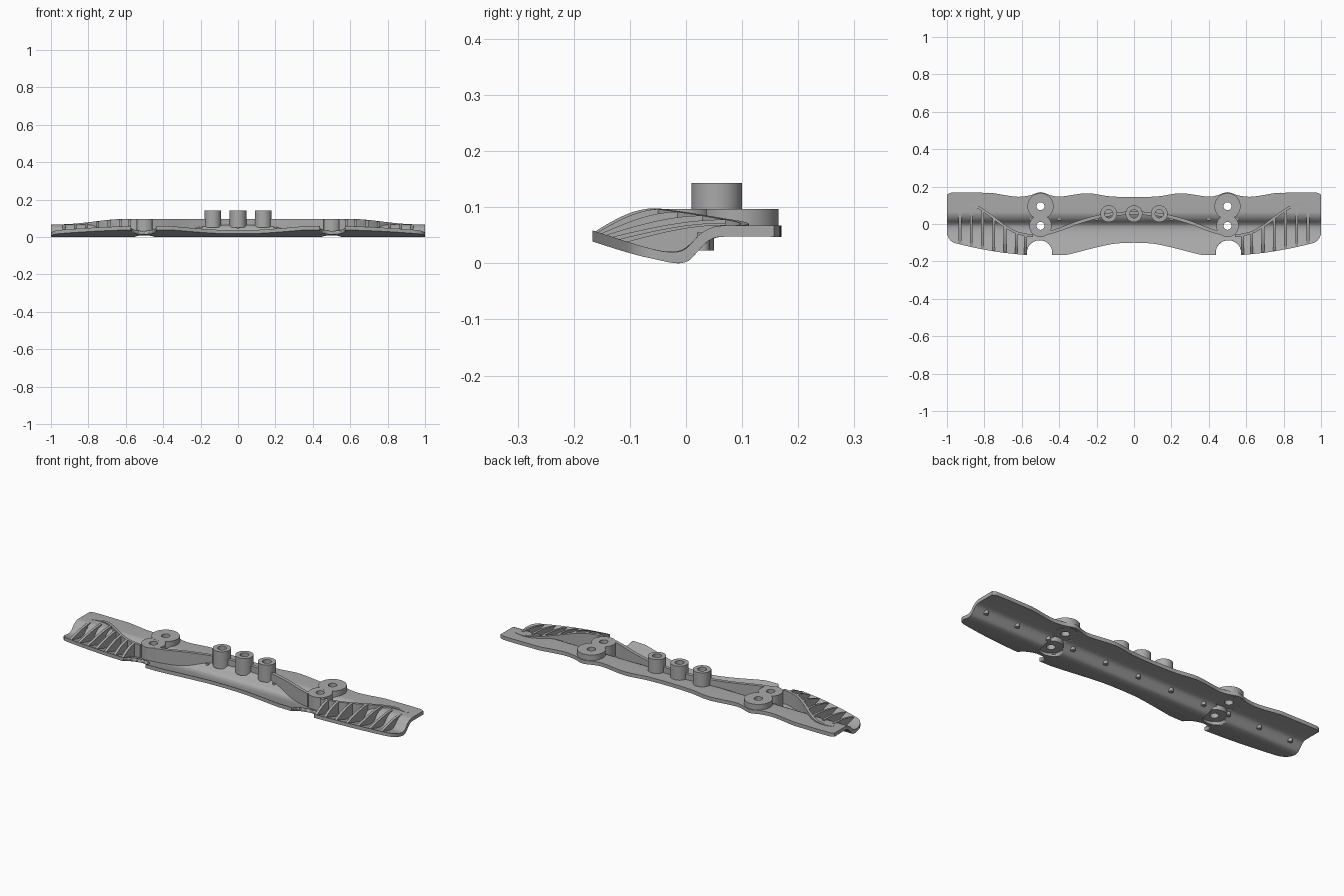
import bpy, bmesh, math
from mathutils import Matrix

if "Cube" in bpy.data.objects:
    bpy.data.objects.remove(bpy.data.objects["Cube"])

grey = bpy.data.materials.new("plain grey")
grey.use_nodes = True
grey.diffuse_color = (0.4, 0.4, 0.4, 1)
grey.node_tree.nodes["Principled BSDF"].inputs["Base Color"].default_value = grey.diffuse_color


def curve(pts):
    """Smooth function through (x, y) points."""
    n = len(pts)
    def slope(i):
        a, b = pts[max(i - 1, 0)], pts[min(i + 1, n - 1)]
        return (b[1] - a[1]) / (b[0] - a[0])
    def f(x):
        x = min(max(x, pts[0][0]), pts[-1][0])
        i = max(j for j in range(n - 1) if pts[j][0] <= x)
        (x0, y0), (x1, y1) = pts[i], pts[i + 1]
        h = x1 - x0
        t = (x - x0) / h
        return (y0 * (1 + 2 * t) * (1 - t) ** 2 + y1 * t * t * (3 - 2 * t)
                + h * t * (1 - t) * (slope(i) * (1 - t) - slope(i + 1) * t))
    return f


# Plate section (top and bottom) and plan edges
plate_top = curve([(-.18, .063), (-.1, .037), (-.05, .023), (-.02, .02), (.0, .026),
                   (.025, .052), (.05, .065), (.07, .067), (.18, .067)])
plate_low = curve([(-.18, .043), (-.1, .018), (-.05, .006), (-.015, .0), (.005, .005),
                   (.02, .02), (.04, .04), (.06, .047), (.18, .047)])
back_edge = curve([(0, .143), (.13, .148), (.25, .164), (.4, .146), (.44, .152), (.5, .17),
                   (.56, .152), (.63, .146), (.76, .166), (.8, .167), (.98, .167), (1, .157)])
front_edge = curve([(0, -.1), (.1, -.105), (.2, -.125), (.35, -.163), (.38, -.166), (.5, -.167),
                    (.575, -.166), (.75, -.146), (.95, -.104), (.985, -.085), (1, -.055)])


def finish(name, bm, angle=30):
    bmesh.ops.recalc_face_normals(bm, faces=bm.faces)
    mesh = bpy.data.meshes.new(name)
    bm.to_mesh(mesh)
    bm.free()
    mesh.materials.append(grey)
    ob = bpy.data.objects.new(name, mesh)
    bpy.context.collection.objects.link(ob)
    bpy.ops.object.select_all(action='DESELECT')
    ob.select_set(True)
    bpy.context.view_layer.objects.active = ob
    bpy.ops.object.shade_smooth_by_angle(angle=math.radians(angle))
    return ob


def loft(name, rings):
    """Skin a row of equal closed sections and cap both ends."""
    bm = bmesh.new()
    rows = [[bm.verts.new(p) for p in r] for r in rings]
    n = len(rows[0])
    for a, b in zip(rows, rows[1:]):
        for i in range(n):
            bm.faces.new((a[i], a[(i + 1) % n], b[(i + 1) % n], b[i]))
    bm.faces.new(rows[0])
    bm.faces.new(rows[-1])
    return finish(name, bm)


def cylinder(name, x, y, r, z0, z1, seg=40):
    bm = bmesh.new()
    bmesh.ops.create_cone(bm, cap_ends=True, segments=seg, radius1=r, radius2=r, depth=z1 - z0,
                          matrix=Matrix.Translation((x, y, (z0 + z1) / 2)))
    return finish(name, bm)


def tube(name, x, y, r, hole, z0, z1, seg=40):
    """Round boss with a hole right through."""
    bm = bmesh.new()
    corners = [(r, z0), (r, z1), (hole, z1), (hole, z0)]
    rows = [[bm.verts.new((x + q * math.cos(2 * math.pi * i / seg),
                           y + q * math.sin(2 * math.pi * i / seg), z)) for q, z in corners]
            for i in range(seg)]
    for i in range(seg):
        a, b = rows[i], rows[(i + 1) % seg]
        for k in range(4):
            m = (k + 1) % 4
            bm.faces.new((a[k], a[m], b[m], b[k]))
    return finish(name, bm)


def wall(name, path, height, width):
    """Upright rib along a plan path, standing in the plate."""
    rings = []
    for i, (x, y) in enumerate(path):
        a, b = path[max(i - 1, 0)], path[min(i + 1, len(path) - 1)]
        dx, dy = b[0] - a[0], b[1] - a[1]
        k = width / 2 / math.hypot(dx, dy)
        nx, ny = -dy * k, dx * k
        low = (plate_top(y) + plate_low(y)) / 2
        top = max(height(x, y), low + .005)
        rings.append([(x - nx, y - ny, low), (x + nx, y + ny, low),
                      (x + nx, y + ny, top), (x - nx, y - ny, top)])
    return loft(name, rings)


# Curved plate
rings = []
for i in range(201):
    x = -1 + i / 100
    f, b = front_edge(abs(x)), back_edge(abs(x))
    ys = [f + (b - f) * j / 44 for j in range(45)]
    rings.append([(x, y, plate_top(y)) for y in ys] + [(x, y, plate_low(y)) for y in reversed(ys)])
plate = loft("plate", rings)


def cut(x, y, r):
    c = cylinder("cutter", x, y, r, -.1, .3)
    c.hide_render = True
    c.hide_set(True)
    c.display_type = 'WIRE'
    mod = plate.modifiers.new("cut", 'BOOLEAN')
    mod.operation, mod.solver, mod.object = 'DIFFERENCE', 'EXACT', c


arch_y = curve([(.56, -.062), (.63, -.045), (.7, -.005), (.78, .055), (.84, .093),
                (.88, .104), (.91, .104), (.95, .095)])
arch_z = curve([(.5, .097), (.62, .097), (.7, .091), (.8, .079), (.9, .07), (1, .067)])
brace_y = curve([(0, .06), (.135, .05), (.2, .037), (.3, .008), (.4, -.03), (.47, -.052)])

for s, side in ((1, "left"), (-1, "right")):
    # Front notch and pair of mounting bosses
    cut(s * .505, -.155, .068)
    cut(s * .5, .095, .06)
    cut(s * .5, -.01, .055)
    tube(side + "_back_boss", s * .5, .095, .07, .021, .048, .097)
    tube(side + "_front_boss", s * .5, -.01, .06, .021, .023, .0968)
    # Inner brace and outer arched rib
    wall(side + "_brace", [(s * x / 50, brace_y(x / 50)) for x in range(24)],
         lambda x, y: .0965, .018)
    wall(side + "_arch_rib", [(s * (.54 + i * .01), arch_y(.54 + i * .01)) for i in range(42)],
         lambda x, y: arch_z(abs(x)), .014)
    # Cross ribs rising from the front edge to the arch
    for x in (.58, .63, .69, .75, .81, .87, .93):
        y0, y1 = front_edge(x) + .004, min(arch_y(x), .07)
        z0 = plate_top(y0)
        wall(side + "_cross_rib", [(s * x, y0 + (y1 - y0) * i / 12) for i in range(13)],
             lambda px, py: z0 + (arch_z(x) - z0)
             * math.sin(min(1, max(0, (py - y0) / (y1 - y0))) * math.pi / 2), .014)
    # Locating pins under the plate
    for x in (.2, .4, .55, .74, .93):
        cylinder(side + "_pin", s * x, .03, .012, .023, .055, 16)
cylinder("middle_pin", 0, .03, .012, .023, .055, 16)

# Three upright posts with blind holes
for x, name in ((-.135, "right_post"), (0, "middle_post"), (.135, "left_post")):
    tube(name, x, .055, .045, .022, .05, .143)
